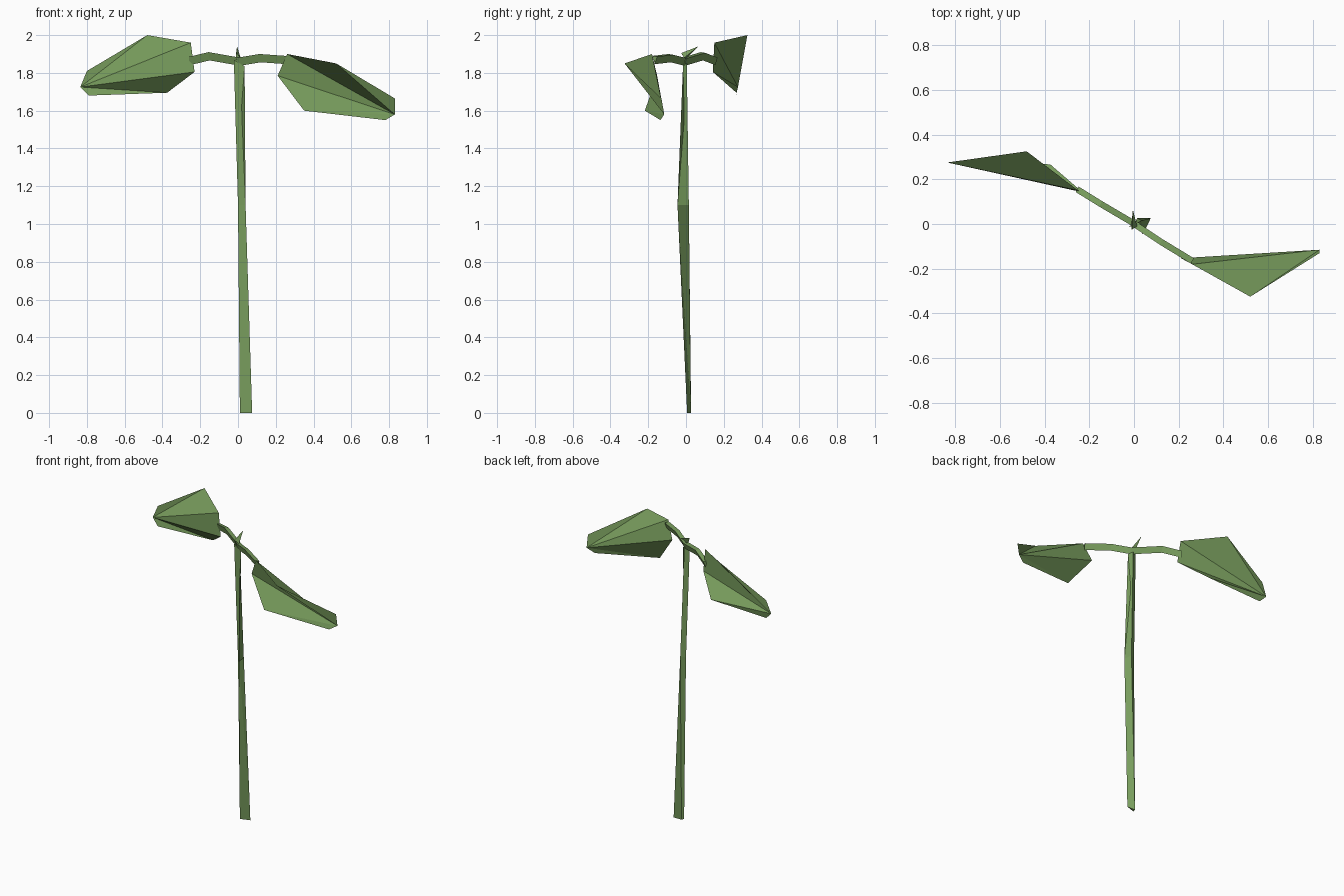
import bpy

if "Cube" in bpy.data.objects:
    bpy.data.objects.remove(bpy.data.objects["Cube"])

green = bpy.data.materials.new("leaf_green")
green.diffuse_color = (0.19, 0.34, 0.11, 1)
green.use_nodes = True
green.node_tree.nodes["Principled BSDF"].inputs["Base Color"].default_value = green.diffuse_color


def make(name, verts, faces):
    mesh = bpy.data.meshes.new(name)
    mesh.from_pydata(verts, [], faces)
    mesh.materials.append(green)
    obj = bpy.data.objects.new(name, mesh)
    bpy.context.collection.objects.link(obj)
    return obj


def loft(name, rings):
    """Skin a row of triangular rings (lowest first) and cap both ends."""
    n = len(rings[0])
    verts = [p for ring in rings for p in ring]
    faces = [tuple(range(n))[::-1], tuple(range(len(verts) - n, len(verts)))]
    for r in range(len(rings) - 1):
        for i in range(n):
            a, b = r * n + i, r * n + (i + 1) % n
            faces.append((a, b, b + n, a + n))
    return make(name, verts, faces)


def fan(name, tip, rim):
    """Folded leaf sheet: triangles from the tip to each rim edge."""
    return make(name, [tip] + rim, [(0, i, i + 1) for i in range(1, len(rim))])


def stalk(name, path):
    """Three-sided leaf stalk along a path of (x, y, z) centres."""
    rings = [[(x - 0.006, y - 0.012, z + 0.02),
              (x, y, z - 0.024),
              (x + 0.008, y + 0.012, z + 0.016)] for x, y, z in path]
    return loft(name, rings)


# Slightly bowed three-sided stem
loft("stem", [
    [(0.01, 0.006, 0), (0.075, 0.026, 0), (0.015, 0.027, 0)],
    [(0.0, 0.0, 1.1), (0.04, -0.045, 1.1), (0.033, 0.015, 1.1)],
    [(-0.022, -0.01, 1.87), (0.035, -0.016, 1.835), (0.01, 0.004, 1.85)],
])

# Leaf stalks
stalk("right_stalk", [(0, 0, 1.86), (0.12, -0.08, 1.88), (0.26, -0.165, 1.87)])
stalk("left_stalk", [(0.02, -0.01, 1.86), (-0.15, 0.09, 1.89), (-0.255, 0.155, 1.865)])

# Folded leaves
fan("right_leaf", (0.83, -0.115, 1.58), [
    (0.83, -0.13, 1.665), (0.52, -0.325, 1.85), (0.26, -0.18, 1.90),
    (0.21, -0.153, 1.785), (0.35, -0.218, 1.60), (0.78, -0.135, 1.55)])
fan("left_leaf", (-0.835, 0.275, 1.725), [
    (-0.80, 0.28, 1.81), (-0.48, 0.325, 2.0), (-0.25, 0.15, 1.96),
    (-0.23, 0.142, 1.805), (-0.375, 0.267, 1.695), (-0.79, 0.265, 1.68)])

# Small bud blade at the top
fan("bud", (-0.005, 0.065, 1.94), [
    (-0.012, -0.005, 1.87), (-0.01, -0.025, 1.905),
    (0.014, -0.01, 1.88), (-0.012, -0.005, 1.87)])
